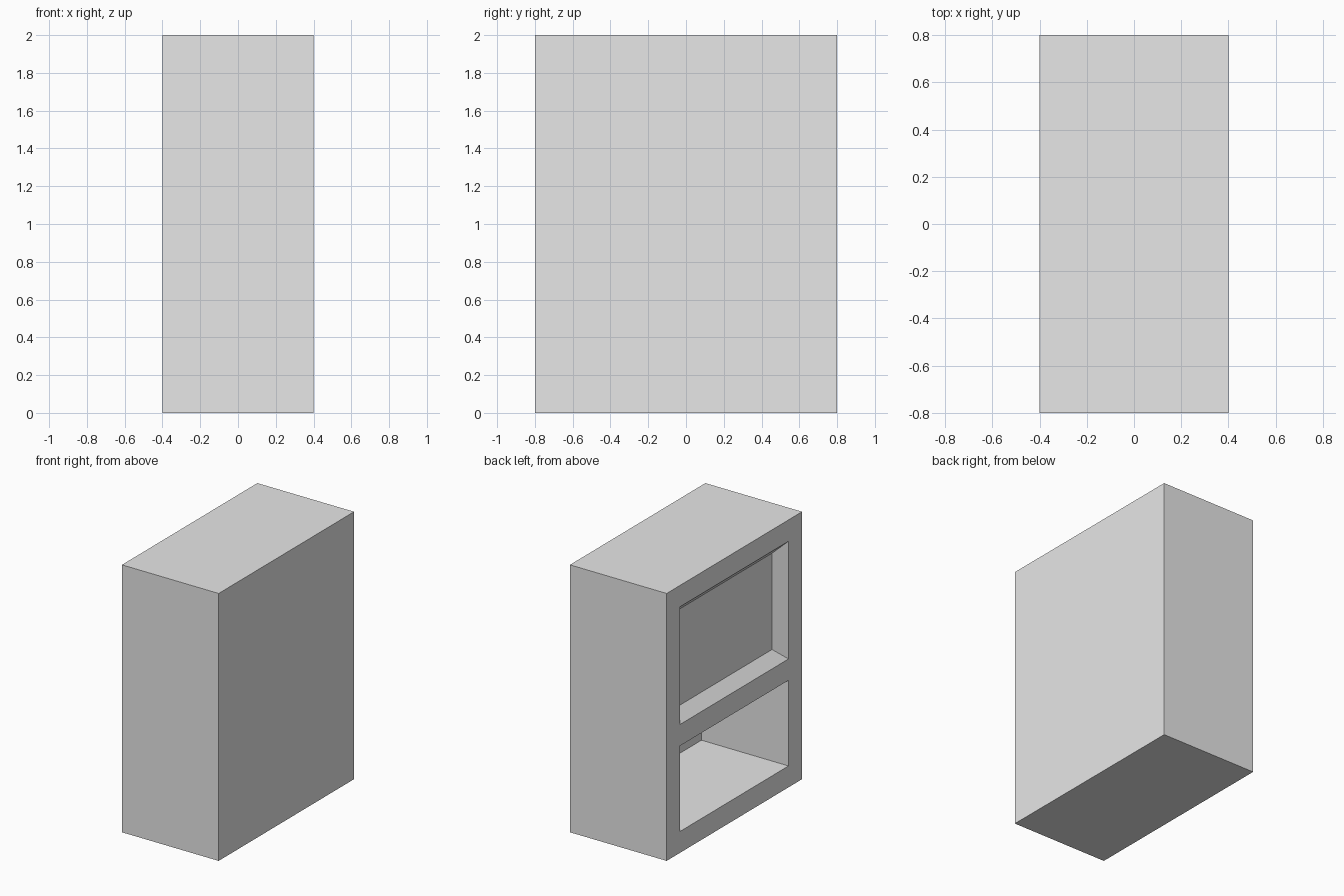
import bpy
import bmesh
from mathutils import Vector

# Remove the default cube
if "Cube" in bpy.data.objects:
    bpy.data.objects.remove(bpy.data.objects["Cube"], do_unlink=True)

# Cabinet size and openings
HALF_X, HALF_Y, HEIGHT = 0.4, 0.8, 2.0
FRAME = 0.16
PANEL_INSET = 0.08
NICHE_DEPTH = 0.72
SHELF_BOTTOM, SHELF_TOP = 0.8, 0.96

grey = bpy.data.materials.new("light_grey")
grey.use_nodes = True
colour = (0.8, 0.8, 0.8, 1.0)
grey.diffuse_color = colour
grey.node_tree.nodes["Principled BSDF"].inputs["Base Color"].default_value = colour

bm = bmesh.new()


def ring(x, inset, bottom, top):
    """Rectangle of vertices in a plane of constant x."""
    y = HALF_Y - inset
    corners = ((-y, bottom), (y, bottom), (y, top), (-y, top))
    return [bm.verts.new((x, cy, cz)) for cy, cz in corners]


def bridge(a, b):
    """Join two rings with four walls."""
    for i in range(4):
        j = (i + 1) % 4
        bm.faces.new((a[i], a[j], b[j], b[i]))


# Outer shell, closed on the right-hand side
outer = ring(-HALF_X, 0, 0, HEIGHT)
far = ring(HALF_X, 0, 0, HEIGHT)
bridge(outer, far)
bm.faces.new(far)

# Deep open niche below
niche = ring(-HALF_X, FRAME, FRAME, SHELF_BOTTOM)
niche_back = ring(-HALF_X + NICHE_DEPTH, FRAME, FRAME, SHELF_BOTTOM)
bridge(niche, niche_back)
bm.faces.new(niche_back)

# Shallow panel above, with bevelled edges
panel = ring(-HALF_X, FRAME, SHELF_TOP, HEIGHT - FRAME)
panel_back = ring(-HALF_X + PANEL_INSET, FRAME + PANEL_INSET,
                  SHELF_TOP + PANEL_INSET, HEIGHT - FRAME - PANEL_INSET)
bridge(panel, panel_back)
bm.faces.new(panel_back)

# Face frame around both openings
for quad in (
    (outer[0], outer[1], niche[1], niche[0]),
    (niche[3], niche[2], panel[1], panel[0]),
    (panel[3], panel[2], outer[2], outer[3]),
    (outer[0], niche[0], niche[3], panel[0], panel[3], outer[3]),
    (outer[1], outer[2], panel[2], panel[1], niche[2], niche[1]),
):
    bm.faces.new(quad)

bmesh.ops.recalc_face_normals(bm, faces=bm.faces[:])
mesh = bpy.data.meshes.new("cabinet")
bm.to_mesh(mesh)
bm.free()
mesh.materials.append(grey)
cabinet = bpy.data.objects.new("cabinet", mesh)
bpy.context.collection.objects.link(cabinet)
